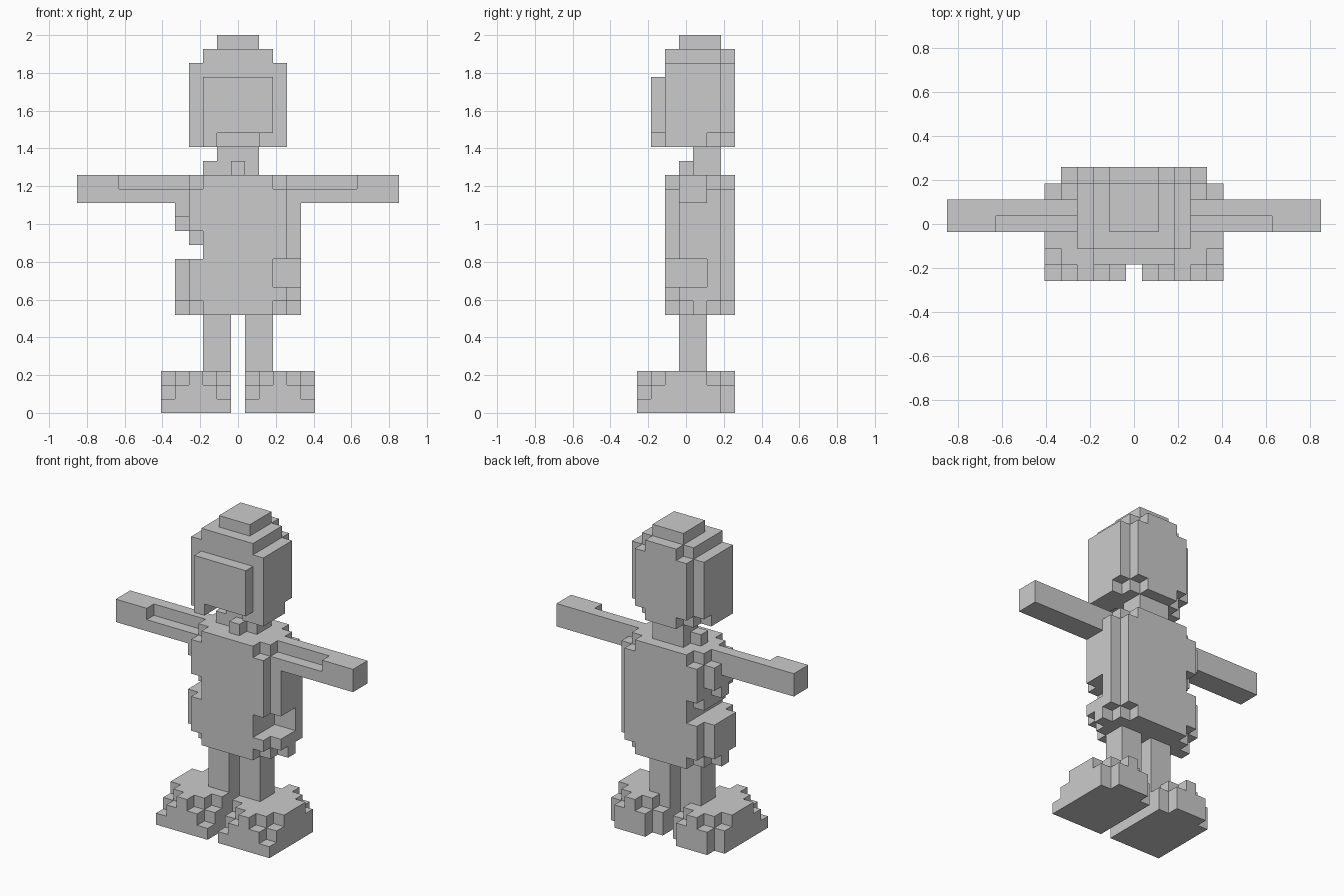
import bpy, bmesh
from mathutils import Vector

if "Cube" in bpy.data.objects:
    bpy.data.objects.remove(bpy.data.objects["Cube"])

U = 2 / 27  # edge of one cube; x and y cells are centred on whole numbers, z cells sit on them

grey = bpy.data.materials.new("light grey")
grey.diffuse_color = (0.6, 0.6, 0.6, 1)
grey.use_nodes = True
grey.node_tree.nodes["Principled BSDF"].inputs["Base Color"].default_value = grey.diffuse_color


def box(x0, x1, y0, y1, z0, z1):
    """Set of cells in an inclusive range."""
    return {(x, y, z) for x in range(x0, x1 + 1)
            for y in range(y0, y1 + 1) for z in range(z0, z1 + 1)}


def mirrored(cells):
    return {(-x, y, z) for x, y, z in cells}


parts = {}

# Feet: rounded toes and heels
foot = set()
for x, y, z in box(1, 5, -3, 3, 0, 2):
    d = abs(x - 3)
    toe_ok = d - y + z <= 5
    heel_ok = d + y + (z == 2) <= 4 if y > 0 else True
    if toe_ok and heel_ok:
        foot.add((x, y, z))
parts["right_foot"] = foot
parts["left_foot"] = mirrored(foot)

# Legs
leg = box(1, 2, 0, 1, 3, 6)
parts["right_leg"] = leg
parts["left_leg"] = mirrored(leg)

# Torso: rounded block with a different notch in each side
torso = {c for c in box(-4, 4, -1, 3, 7, 16)
         if abs(c[0]) + abs(c[1] - 1) <= (4 if c[2] in (7, 16) else 5)}
torso -= box(3, 4, -1, 1, 9, 10)
torso -= box(-4, -3, -1, 3, 11, 11)
torso -= box(-4, -4, -1, 3, 12, 12)
torso -= box(-3, -3, -1, -1, 12, 12) | box(-3, -3, 3, 3, 12, 12)
torso -= box(-4, -4, -1, 0, 13, 13) | box(-4, -4, 2, 3, 13, 13)

# Arms: bars with a groove along the upper front edge
arm = box(4, 11, 0, 1, 15, 16) - box(4, 8, 0, 0, 16, 16)
parts["torso"] = torso
parts["right_arm"] = arm - torso
parts["left_arm"] = mirrored(arm) - torso

# Neck with collar bits
parts["neck"] = box(-1, 1, 1, 2, 17, 18)
parts["collar_stud"] = box(0, 0, 0, 0, 17, 17)
parts["collar_side"] = box(-2, -2, 1, 1, 17, 17)

# Head: rounded at the back, open under the chin
head = {c for c in box(-3, 3, -1, 3, 19, 25)
        if abs(c[0]) + c[1] <= (4 if c[2] in (19, 25) else 5)}
head -= box(-3, -3, -1, 3, 25, 25) | box(3, 3, -1, 3, 25, 25)
head -= box(-1, 1, -1, -1, 19, 19)
parts["head"] = head
parts["face_plate"] = box(-2, 2, -2, -2, 20, 23) | box(-2, -2, -2, -2, 19, 19)
parts["head_cap"] = box(-1, 1, 0, 2, 26, 26)

solid = set().union(*parts.values())


def build(name, cells):
    """Skin the cells with faces wherever no neighbouring cell touches."""
    bm = bmesh.new()
    for c in sorted(cells):
        centre = Vector((c[0], c[1], c[2] + 0.5))
        for axis in range(3):
            for sign in (-1, 1):
                n = [0, 0, 0]
                n[axis] = sign
                if (c[0] + n[0], c[1] + n[1], c[2] + n[2]) in solid:
                    continue
                normal = Vector(n)
                a = Vector([float(i == (axis + 1) % 3) for i in range(3)])
                b = normal.cross(a)
                corners = [(a + b), (b - a), (-a - b), (a - b)]
                bm.faces.new([bm.verts.new((centre + (normal + k) / 2) * U) for k in corners])
    bmesh.ops.remove_doubles(bm, verts=bm.verts, dist=U * 0.01)
    mesh = bpy.data.meshes.new(name)
    bm.to_mesh(mesh)
    bm.free()
    mesh.materials.append(grey)
    bpy.context.collection.objects.link(bpy.data.objects.new(name, mesh))


for part_name, part_cells in parts.items():
    build(part_name, part_cells)
